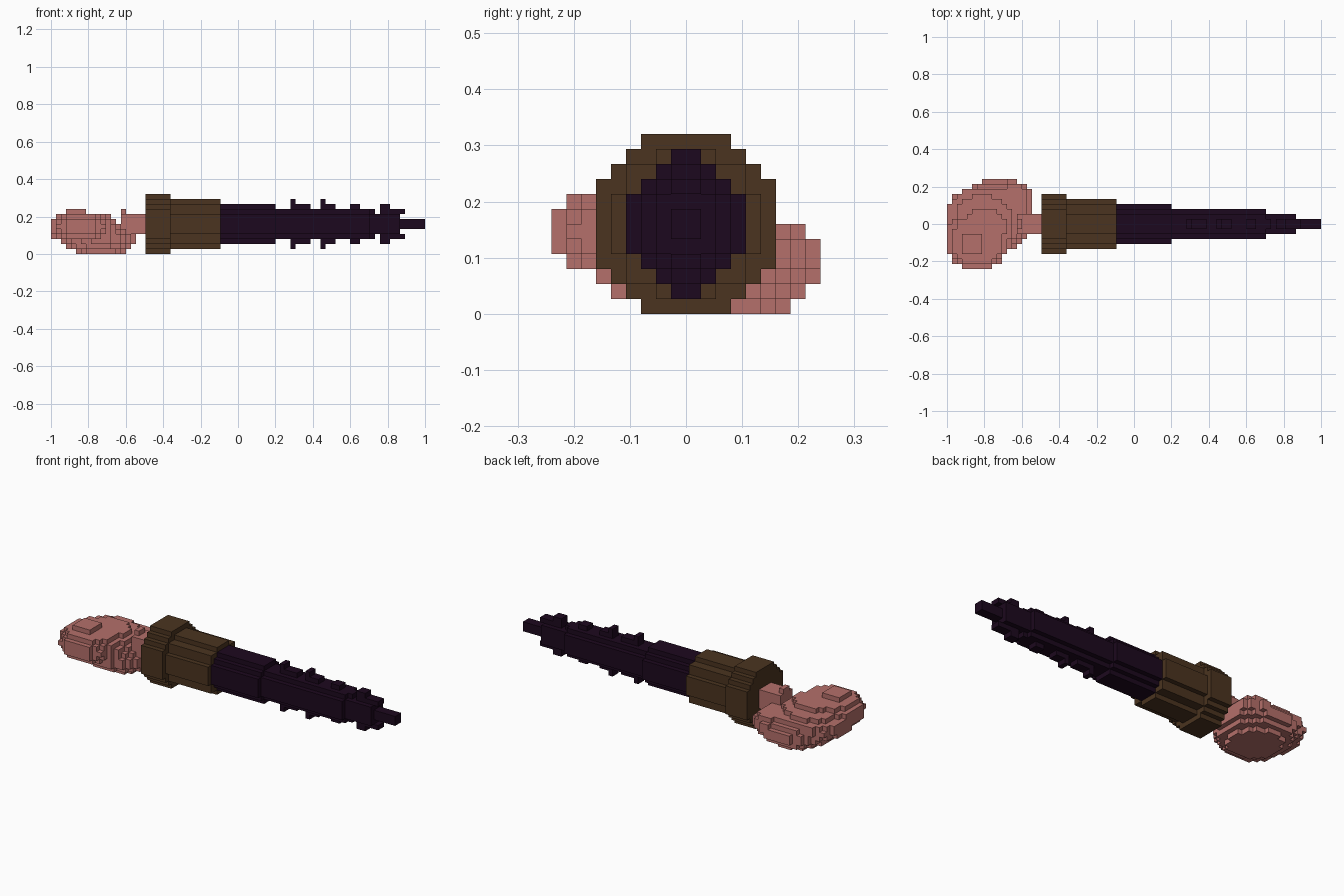
import bpy, bmesh

if "Cube" in bpy.data.objects:
    bpy.data.objects.remove(bpy.data.objects["Cube"])

V = 2 / 75           # block size: 75 blocks long, 18 wide, 12 high
NX, HY, NZ = 75, 9, 12


def material(name, rgb):
    m = bpy.data.materials.new(name)
    m.diffuse_color = (*rgb, 1)
    m.use_nodes = True
    m.node_tree.nodes["Principled BSDF"].inputs["Base Color"].default_value = m.diffuse_color
    return m


SKIN = material("dusty pink", (0.46, 0.162, 0.145))
BROWN = material("dark brown", (0.070, 0.034, 0.014))
DARK = material("dark plum", (0.012, 0.0025, 0.013))

# For each direction, the four corners of a block's face
SIDES = {
    (1, 0, 0): [(1, 0, 0), (1, 1, 0), (1, 1, 1), (1, 0, 1)],
    (-1, 0, 0): [(0, 0, 0), (0, 0, 1), (0, 1, 1), (0, 1, 0)],
    (0, 1, 0): [(0, 1, 0), (0, 1, 1), (1, 1, 1), (1, 1, 0)],
    (0, -1, 0): [(0, 0, 0), (1, 0, 0), (1, 0, 1), (0, 0, 1)],
    (0, 0, 1): [(0, 0, 1), (1, 0, 1), (1, 1, 1), (0, 1, 1)],
    (0, 0, -1): [(0, 0, 0), (0, 1, 0), (1, 1, 0), (1, 0, 0)],
}


def build(name, cells, mat):
    """Skin a set of blocks with outer faces only."""
    bm = bmesh.new()
    verts = {}

    def vert(p):
        if p not in verts:
            verts[p] = bm.verts.new((-1 + p[0] * V, p[1] * V, p[2] * V))
        return verts[p]

    for c in cells:
        for d, quad in SIDES.items():
            if tuple(a + b for a, b in zip(c, d)) not in cells:
                bm.faces.new([vert(tuple(a + b for a, b in zip(c, q))) for q in quad])
    me = bpy.data.meshes.new(name)
    bm.to_mesh(me)
    bm.free()
    me.materials.append(mat)
    bpy.context.collection.objects.link(bpy.data.objects.new(name, me))


def box(x0, x1, y0, y1, z0, z1):
    return {(x, y, z) for x in range(x0, x1) for y in range(y0, y1) for z in range(z0, z1)}


def rod(x0, x1, r):
    """Blocky round bar along the centre line."""
    return {(x, y, z) for x, y, z in box(x0, x1, -r, r, 6 - r, 6 + r)
            if (y + .5) ** 2 + (z - 5.5) ** 2 < r * r + 1}


def blob(centre, radii, power=2.0):
    """Blocky rounded lump, measured in model units."""
    out = set()
    for c in box(0, NX, -HY, HY, 0, NZ):
        p = (-1 + (c[0] + .5) * V, (c[1] + .5) * V, (c[2] + .5) * V)
        if sum(abs((a - b) / r) ** power for a, b, r in zip(p, centre, radii)) < 1:
            out.add(c)
    return out


# Fleshy hand-like end: low palm, raised front lobe, middle and neck
palm = blob((-0.74, 0.045, 0.08), (0.20, 0.20, 0.09))
lobe = blob((-0.84, -0.085, 0.147), (0.165, 0.16, 0.08), 2.3)
middle = blob((-0.81, 0.01, 0.125), (0.195, 0.185, 0.065), 2.5)
crown = blob((-0.80, -0.01, 0.15), (0.16, 0.13, 0.065), 2.3)
knob = blob((-0.65, 0.12, 0.105), (0.115, 0.11, 0.06), 2.3)
bump = box(3, 7, -6, -2, 8, 9) | box(14, 15, -1, 1, 7, 9)
neck = box(14, 19, -2, 2, 4, 8)
build("fleshy_end", palm | lobe | middle | crown | knob | bump | neck, SKIN)

# Brown cuff with a wider rim
build("cuff", rod(19, 24, 6) | rod(24, 34, 5), BROWN)

# Tapering dark shaft
shaft = rod(34, 45, 4) | rod(45, 64, 3) | rod(64, 70, 2) | rod(70, 75, 1)

# Thin teeth above and below: start, end, inner and outer distance from centre
for x0, x1, r0, r1 in [(48, 49, 3, 5), (49, 52, 3, 4), (54, 55, 3, 5), (55, 57, 3, 4),
                       (60, 62, 3, 4), (64, 65, 2, 3), (66, 68, 2, 4), (68, 71, 2, 3)]:
    shaft |= box(x0, x1, -1, 1, 6 + r0, 6 + r1) | box(x0, x1, -1, 1, 6 - r1, 6 - r0)
build("toothed_shaft", shaft, DARK)
